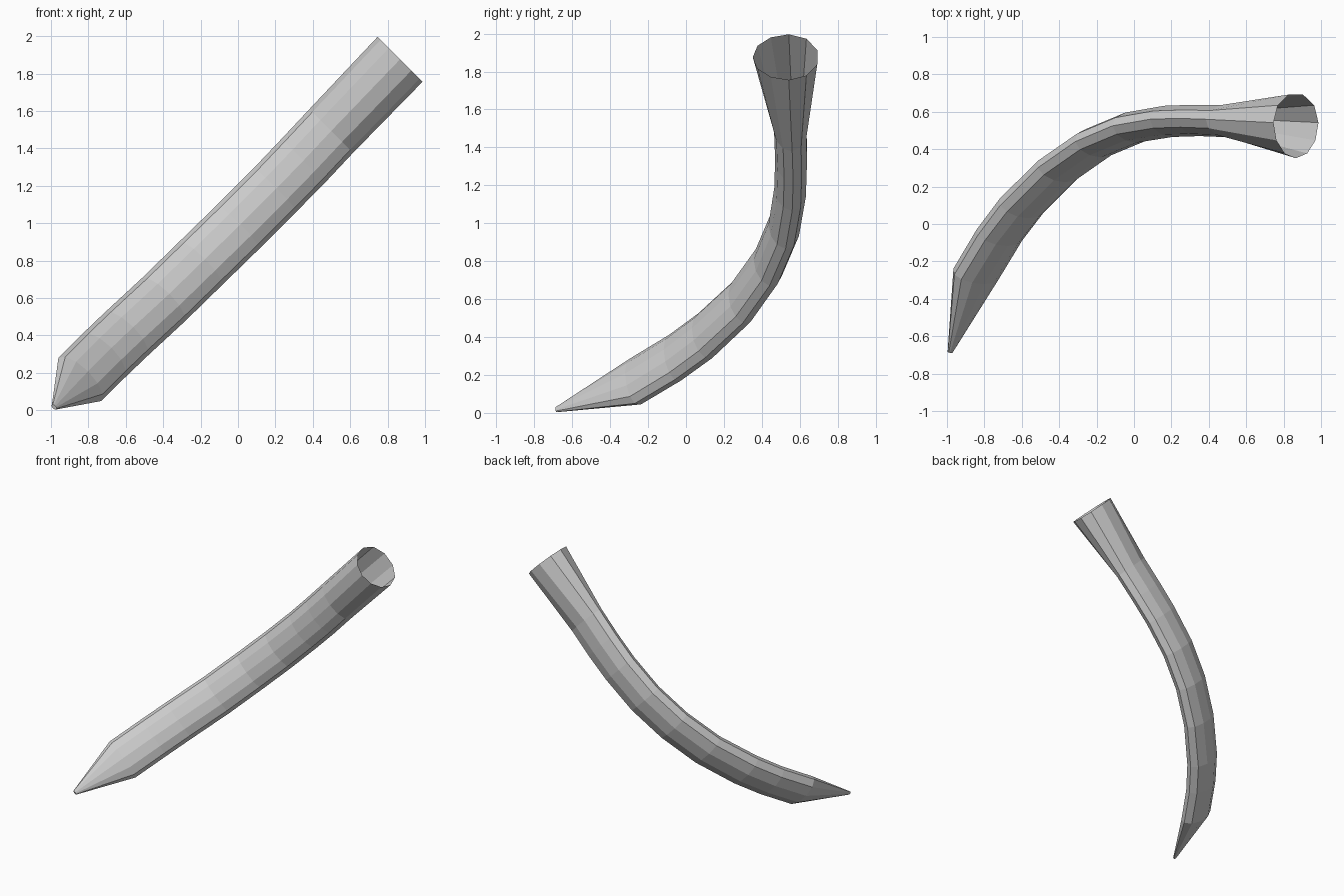
import bpy, bmesh
from math import sin, cos, radians
from mathutils import Vector

if "Cube" in bpy.data.objects:
    bpy.data.objects.remove(bpy.data.objects["Cube"])

# Centre line of the horn: (x, y, z, half width, inner depth, outer depth)
path = [
    (-0.983, -0.685, 0.017, 0.017, 0.010, 0.010),
    (-0.845, -0.27, 0.165, 0.163, 0.080, 0.085),
    (-0.72, -0.06, 0.290, 0.163, 0.085, 0.085),
    (-0.60, 0.10, 0.405, 0.163, 0.090, 0.085),
    (-0.40, 0.30, 0.590, 0.163, 0.090, 0.080),
    (-0.20, 0.44, 0.785, 0.163, 0.090, 0.078),
    (0.00, 0.525, 0.980, 0.163, 0.092, 0.076),
    (0.20, 0.56, 1.180, 0.163, 0.095, 0.076),
    (0.35, 0.565, 1.335, 0.165, 0.095, 0.076),
    (0.50, 0.56, 1.495, 0.165, 0.096, 0.080),
    (0.866, 0.542, 1.876, 0.170, 0.190, 0.158),
]
# Eleven-sided section: finer on the inner side of the bend
angles = [0, 36, 72, 108, 144, 180, 210, 240, 270, 300, 330]
side = Vector((-1, 0, 1)).normalized()
pts = [Vector(p[:3]) for p in path]

bm = bmesh.new()
rings = []
for i, (x, y, z, half, inner, outer) in enumerate(path):
    # The ring behind the tip and the mouth follow the body direction
    a = pts[i] if i == 1 else pts[max(i - 1, 0)]
    b = pts[min(i + 1, len(pts) - 1)]
    t = b - a
    if i == len(path) - 1:
        t = Vector((1, 0, 1))
    t = (t - side * t.dot(side)).normalized()
    out = side.cross(t)
    if out.y < 0:
        out = -out
    ring = []
    for d in angles:
        c, s = cos(radians(d)), sin(radians(d))
        depth = outer if s > 0 else inner
        ring.append(bm.verts.new(pts[i] + side * half * c + out * depth * s))
    rings.append(ring)

# Skin, closed at the tip and open at the mouth
n = len(angles)
for r0, r1 in zip(rings, rings[1:]):
    for k in range(n):
        bm.faces.new((r0[k], r0[(k + 1) % n], r1[(k + 1) % n], r1[k]))
bm.faces.new(rings[0])
bmesh.ops.recalc_face_normals(bm, faces=bm.faces)
# Outward normals: the tip cap must face the front
bm.faces.ensure_lookup_table()
if bm.faces[-1].normal.y > 0:
    bmesh.ops.reverse_faces(bm, faces=bm.faces)

mesh = bpy.data.meshes.new("curved_horn")
bm.to_mesh(mesh)
bm.free()
horn = bpy.data.objects.new("curved_horn", mesh)
bpy.context.collection.objects.link(horn)
